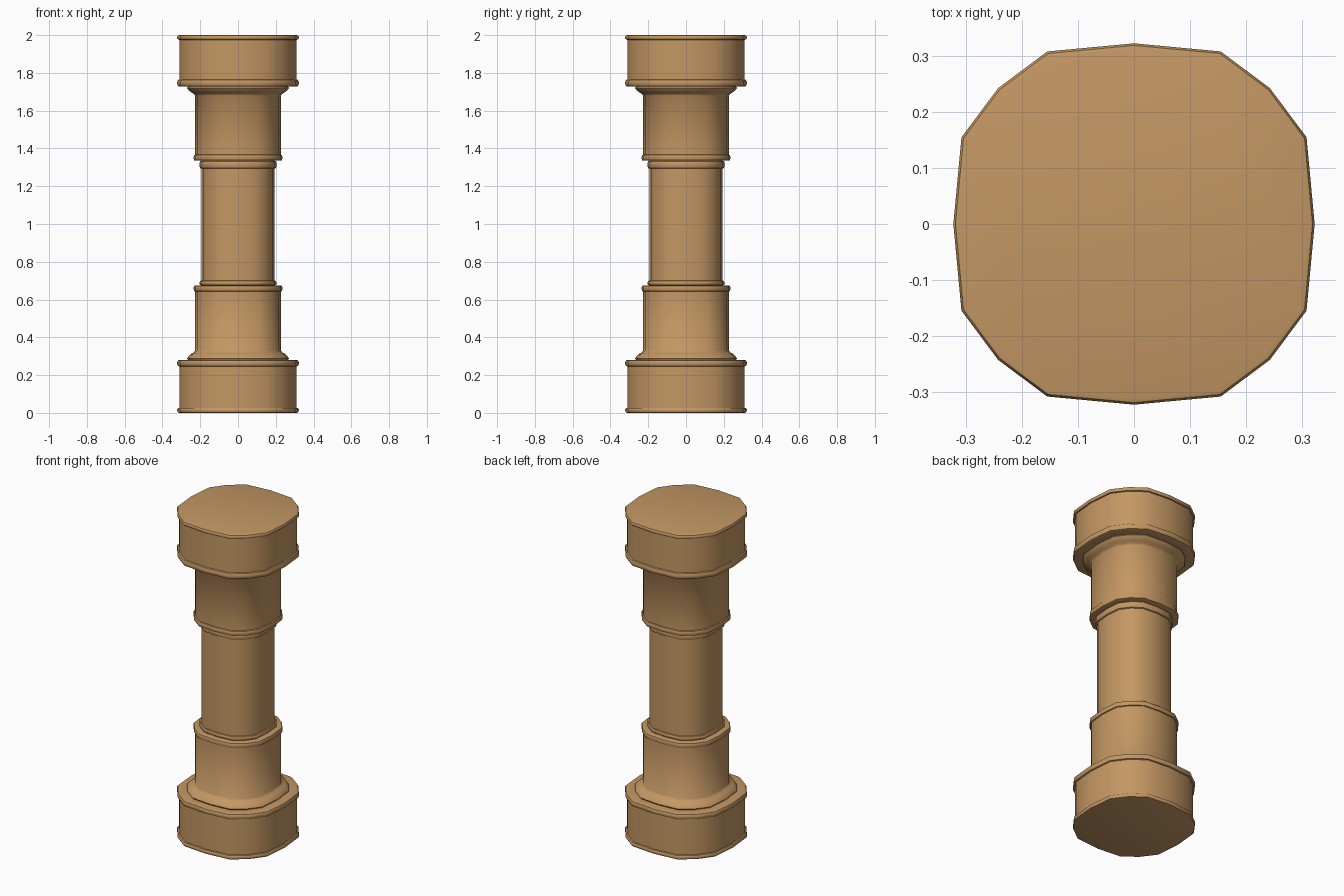
import bpy, bmesh

if "Cube" in bpy.data.objects:
    bpy.data.objects.remove(bpy.data.objects["Cube"])

stone = bpy.data.materials.new("warm tan stone")
stone.diffuse_color = (0.55, 0.31, 0.125, 1)
stone.use_nodes = True
stone.node_tree.nodes["Principled BSDF"].inputs["Base Color"].default_value = stone.diffuse_color

# Rounded-square outline with 16 corners, unit half-width
QUARTER = [(1, 0), (0.955, 0.48), (0.752, 0.752), (0.48, 0.955)]
OUTLINE = []
for _ in range(4):
    OUTLINE += QUARTER
    QUARTER = [(-y, x) for x, y in QUARTER]


def bead(r_in, r_out, z0, z1):
    """Rounded band profile between two heights."""
    h = z1 - z0
    mid = r_out - (r_out - r_in) * 0.35
    return [(r_in, z0), (mid, z0 + 0.08 * h), (r_out, z0 + 0.35 * h),
            (r_out, z0 + 0.65 * h), (mid, z0 + 0.92 * h), (r_in, z1)]


def loft(name, profile, cap_bottom=False, cap_top=False):
    """Sweep a (half-width, height) profile around the outline."""
    bm = bmesh.new()
    rings = [[bm.verts.new((x * r, y * r, z)) for x, y in OUTLINE] for r, z in profile]
    n = len(OUTLINE)
    for a, b in zip(rings, rings[1:]):
        for i in range(n):
            j = (i + 1) % n
            bm.faces.new((a[i], a[j], b[j], b[i]))
    if cap_bottom:
        bm.faces.new(rings[0][::-1])
    if cap_top:
        bm.faces.new(rings[-1])
    mesh = bpy.data.meshes.new(name)
    bm.to_mesh(mesh)
    bm.free()
    mesh.materials.append(stone)
    obj = bpy.data.objects.new(name, mesh)
    bpy.context.collection.objects.link(obj)
    bpy.ops.object.select_all(action='DESELECT')
    obj.select_set(True)
    bpy.context.view_layer.objects.active = obj
    bpy.ops.object.shade_smooth_by_angle(angle=0.7)


# Base block with thin rims
loft("base_block", bead(0.311, 0.322, 0, 0.027) + bead(0.311, 0.322, 0.246, 0.28)
     + [(0.265, 0.28)], cap_bottom=True)

# Lower neck: moulding, plain band, bead
loft("lower_neck", [(0.265, 0.28), (0.27, 0.288), (0.262, 0.301), (0.25, 0.312),
                    (0.235, 0.32), (0.227, 0.33)]
     + bead(0.227, 0.235, 0.643, 0.675) + [(0.198, 0.675)])

# Shaft with a small ring at each end
loft("shaft", bead(0.194, 0.204, 0.675, 0.70) + bead(0.194, 0.204, 1.293, 1.335))

# Upper neck: bead, plain band, moulding
loft("upper_neck", [(0.194, 1.335)] + bead(0.227, 0.235, 1.335, 1.367)
     + [(0.227, 1.68), (0.235, 1.69), (0.25, 1.698), (0.262, 1.709),
        (0.27, 1.72), (0.265, 1.728)])

# Capital block with thin rims
loft("capital_block", [(0.265, 1.728)] + bead(0.311, 0.322, 1.728, 1.765)
     + bead(0.311, 0.322, 1.975, 2.0), cap_top=True)
